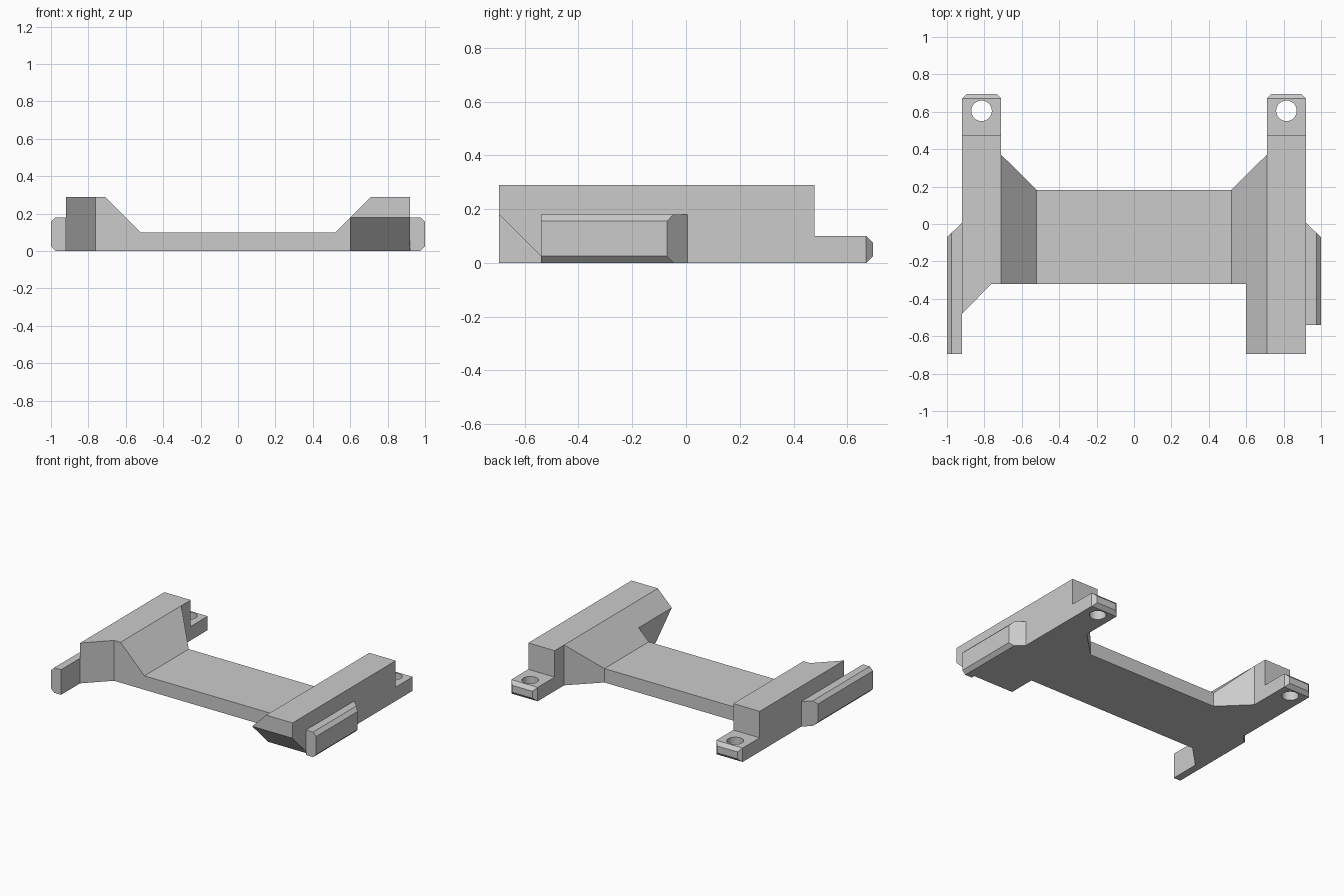
import bpy, bmesh, math

cube = bpy.data.objects.get("Cube")
if cube:
    bpy.data.objects.remove(cube, do_unlink=True)

grey = bpy.data.materials.new("plain grey")
grey.use_nodes = True
colour = (0.6, 0.6, 0.6, 1)
grey.diffuse_color = colour
grey.node_tree.nodes["Principled BSDF"].inputs["Base Color"].default_value = colour

AXES = {
    "X": lambda a, b, t: (t, a, b),
    "Y": lambda a, b, t: (a, t, b),
    "Z": lambda a, b, t: (a, b, t),
}


def loft(name, rings):
    """Closed solid through rings of matching points."""
    bm = bmesh.new()
    loops = [[bm.verts.new(p) for p in ring] for ring in rings]
    bm.faces.new(loops[0])
    bm.faces.new(loops[-1])
    n = len(loops[0])
    for lo, hi in zip(loops, loops[1:]):
        for i in range(n):
            j = (i + 1) % n
            bm.faces.new((lo[i], lo[j], hi[j], hi[i]))
    bmesh.ops.recalc_face_normals(bm, faces=bm.faces)
    mesh = bpy.data.meshes.new(name)
    bm.to_mesh(mesh)
    bm.free()
    mesh.materials.append(grey)
    obj = bpy.data.objects.new(name, mesh)
    bpy.context.collection.objects.link(obj)
    return obj


def prism(name, outline, axis, start, end):
    place = AXES[axis]
    return loft(name, [[place(a, b, t) for a, b in outline] for t in (start, end)])


def combine(obj, tool, operation):
    """Boolean the tool into the object, then drop the tool."""
    tool.hide_render = True
    mod = obj.modifiers.new("cut", "BOOLEAN")
    mod.operation = operation
    mod.solver = "EXACT"
    mod.object = tool
    bpy.context.view_layer.objects.active = obj
    bpy.ops.object.modifier_apply(modifier=mod.name)
    bpy.data.objects.remove(tool, do_unlink=True)


OUT, IN, FLOOR = 0.92, 0.71, 0.52      # side walls, ridge edge, foot of slope
TALL, THIN, STEP = 0.29, 0.10, 0.477   # heights, back of the tall ridges
REACH, FRONT, BACK = 0.695, -0.32, 0.183
UNDER = 0.18                           # undercut and rail height

# Bridge with raised sides: front profile limited to its footprint
profile = [(-OUT, 0), (OUT, 0), (OUT, TALL), (IN, TALL), (FLOOR, THIN),
           (-FLOOR, THIN), (-IN, TALL), (-OUT, TALL)]
footprint = [(-OUT, -0.48), (-0.762, FRONT), (0.6, FRONT), (0.6, -REACH),
             (OUT, -REACH), (OUT, STEP), (IN, STEP), (IN, 0.37),
             (FLOOR, BACK), (-FLOOR, BACK), (-IN, 0.37), (-IN, STEP),
             (-OUT, STEP)]
body = prism("bridge_body", profile, "Y", -1, 1)
combine(body, prism("footprint_cutter", footprint, "Z", -0.2, 0.5), "INTERSECT")

# Sloping undercut below the long front arm
wedge = [(-REACH - 0.1, UNDER + 0.1), (-REACH + UNDER + 0.1, -0.1),
         (-REACH - 0.1, -0.1)]
combine(body, prism("undercut_cutter", wedge, "X", 0.5, 1.1), "DIFFERENCE")

C = 0.025  # small chamfer
for side, label, front, back in ((1, "left", -0.54, 0.005), (-1, "right", -REACH, 0.005)):
    # Side rail with chamfered outer edges and a slanted back end
    section = [(side * x, z) for x, z in
               ((OUT, 0), (1 - C, 0), (1, C), (1, UNDER - C),
                (1 - C, UNDER), (OUT, UNDER))]
    plan = [(side * x, y) for x, y in
            ((OUT - 0.1, front), (1.1, front), (1.1, back - 0.18),
             (OUT, back), (OUT - 0.1, back))]
    plan[2] = (side * 1.1, back - 0.17)
    rail = prism(label + "_side_rail", section, "Y", -1, 1)
    combine(rail, prism("rail_cutter", plan, "Z", -0.2, 0.5), "INTERSECT")

    # Mounting tab with a tapered end and a round hole
    def ring(y, inset):
        lo, hi = IN + inset, OUT - inset
        return [(side * x, y, z) for x, z in
                ((lo, inset), (hi, inset), (hi, THIN - inset), (lo, THIN - inset))]

    tab = loft(label + "_mounting_tab",
               [ring(STEP, 0), ring(REACH - C, 0), ring(REACH, C)])
    hole = [(side * (IN + OUT) / 2 + 0.055 * math.cos(i * math.tau / 32),
             0.605 + 0.055 * math.sin(i * math.tau / 32)) for i in range(32)]
    combine(tab, prism("hole_cutter", hole, "Z", -0.1, 0.3), "DIFFERENCE")
